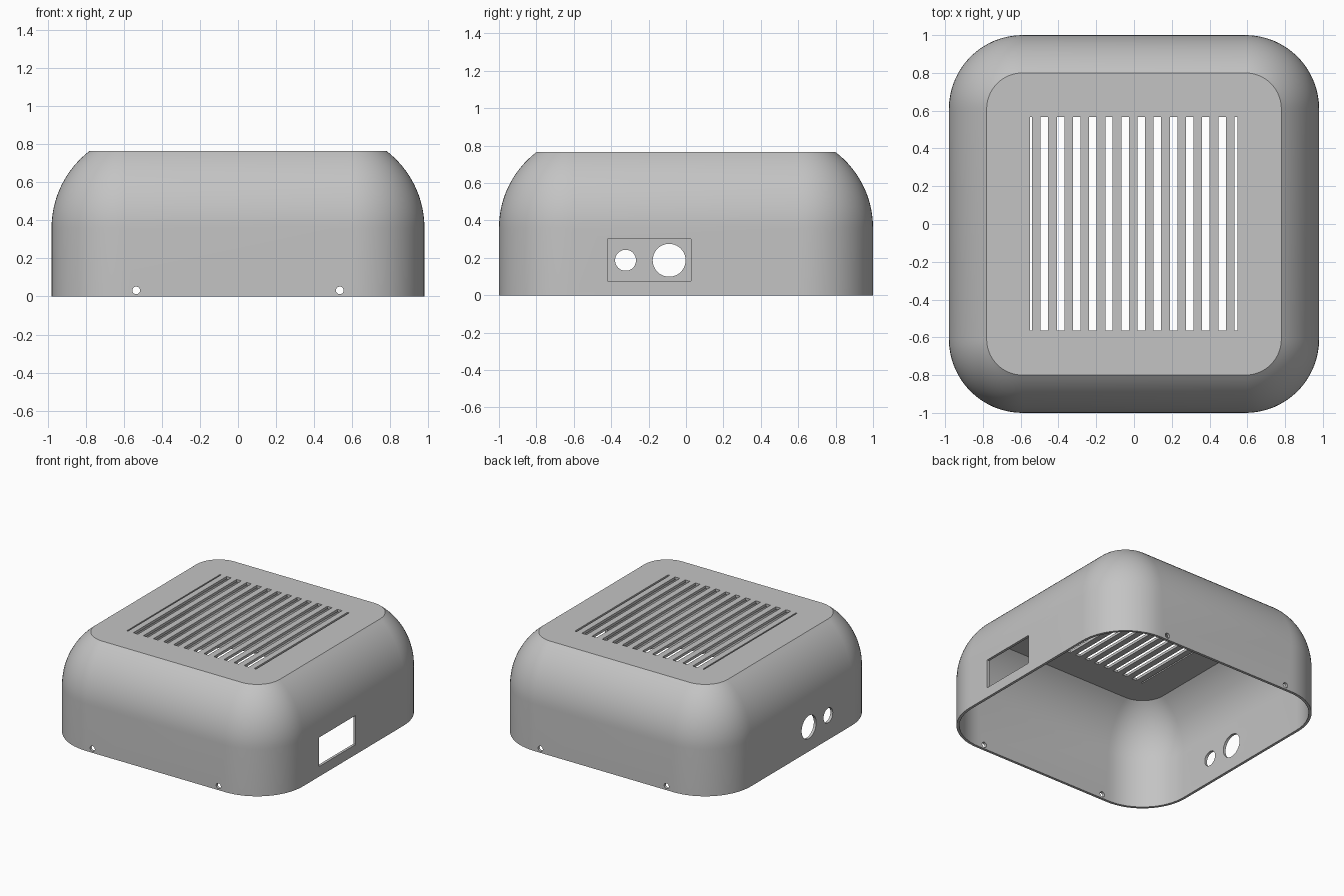
import bpy, bmesh, math
from mathutils import Matrix, Vector

HALF_X, HALF_Y, HEIGHT = 0.98, 1.0, 0.765
CORNER, WALL = 0.39, 0.02          # outer corner radius, shell thickness
ARC_START, TOP_INSET = 0.36, 0.2   # where the shoulder begins, how far it leans in
SEGMENTS = 16

if "Cube" in bpy.data.objects:
    bpy.data.objects.remove(bpy.data.objects["Cube"], do_unlink=True)

grey = bpy.data.materials.new("plain_grey")
grey.use_nodes = True
colour = (0.55, 0.55, 0.55, 1)
grey.diffuse_color = colour
grey.node_tree.nodes["Principled BSDF"].inputs["Base Color"].default_value = colour


def make_object(name, bm):
    bmesh.ops.recalc_face_normals(bm, faces=bm.faces)
    mesh = bpy.data.meshes.new(name)
    bm.to_mesh(mesh)
    bm.free()
    mesh.materials.append(grey)
    obj = bpy.data.objects.new(name, mesh)
    bpy.context.collection.objects.link(obj)
    return obj


def ring(bm, inset, z):
    """Rounded rectangle of vertices, inset from the outer outline."""
    verts = []
    radius = CORNER - inset
    for k, (sx, sy) in enumerate([(1, 1), (-1, 1), (-1, -1), (1, -1)]):
        for i in range(SEGMENTS + 1):
            a = (k + i / SEGMENTS) * math.pi / 2
            x = sx * (HALF_X - CORNER) + radius * math.cos(a)
            y = sy * (HALF_Y - CORNER) + radius * math.sin(a)
            verts.append(bm.verts.new((x, y, z)))
    return verts


def bridge(bm, low, high):
    n = len(low)
    for i in range(n):
        j = (i + 1) % n
        bm.faces.new((low[i], low[j], high[j], high[i]))


# Shoulder arc, tangent to the upright wall
rise = HEIGHT - ARC_START
arc_radius = (rise ** 2 + TOP_INSET ** 2) / (2 * TOP_INSET)


def skin(bm, offset, top):
    """One side of the shell; returns its bottom ring."""
    radius = arc_radius - offset
    end = math.asin((top - ARC_START) / radius)
    rings = [ring(bm, offset, 0)]
    for i in range(SEGMENTS + 1):
        a = end * i / SEGMENTS
        inset = offset + radius * (1 - math.cos(a))
        rings.append(ring(bm, inset, ARC_START + radius * math.sin(a)))
    for low, high in zip(rings, rings[1:]):
        bridge(bm, low, high)
    bm.faces.new(rings[-1])
    return rings[0]


# Hollow cover: outer skin, inner skin and bottom rim
bm = bmesh.new()
bridge(bm, skin(bm, 0, HEIGHT), skin(bm, WALL, HEIGHT - WALL))
cover = make_object("vented_cover", bm)


# Cutters for all openings
def add_box(bm, low, high):
    low, high = Vector(low), Vector(high)
    matrix = Matrix.Translation((low + high) / 2) @ Matrix.Diagonal((*(high - low), 1))
    bmesh.ops.create_cube(bm, size=1, matrix=matrix)


def add_rod(bm, centre, radius, length, axis):
    bmesh.ops.create_cone(
        bm, cap_ends=True, segments=40, radius1=radius, radius2=radius, depth=length,
        matrix=Matrix.Translation(centre) @ Matrix.Rotation(math.pi / 2, 4, axis))


bm = bmesh.new()

# Roof slots between evenly spaced bars, with a narrow slit at each end
BARS, PITCH, BAR_WIDTH = 13, 0.0855, 0.046
left = -0.55
for i in range(BARS + 1):
    bar = (i - (BARS - 1) / 2) * PITCH - 0.004
    right = bar - BAR_WIDTH / 2 if i < BARS else 0.547
    add_box(bm, (left, -0.563, 0.65), (right, 0.567, 0.85))
    left = bar + BAR_WIDTH / 2

# Rectangular port on one side, two round ports on the other
add_box(bm, (0.9, -0.42, 0.077), (1.1, 0.027, 0.3))
add_rod(bm, (-1, -0.09, 0.187), 0.088, 0.2, 'Y')
add_rod(bm, (-1, -0.323, 0.187), 0.056, 0.2, 'Y')

# Screw holes through the front and back walls
for x in (-0.535, 0.535):
    for y in (-1, 1):
        add_rod(bm, (x, y, 0.032), 0.02, 0.2, 'X')

cutter = make_object("opening_cutter", bm)
cutter.hide_render = True

cut = cover.modifiers.new("openings", 'BOOLEAN')
cut.operation = 'DIFFERENCE'
cut.solver = 'EXACT'
cut.object = cutter

bpy.ops.object.select_all(action='DESELECT')
cover.select_set(True)
bpy.context.view_layer.objects.active = cover
bpy.ops.object.modifier_apply(modifier=cut.name)
bpy.data.objects.remove(cutter, do_unlink=True)
bpy.ops.object.shade_smooth_by_angle(angle=math.radians(30))
